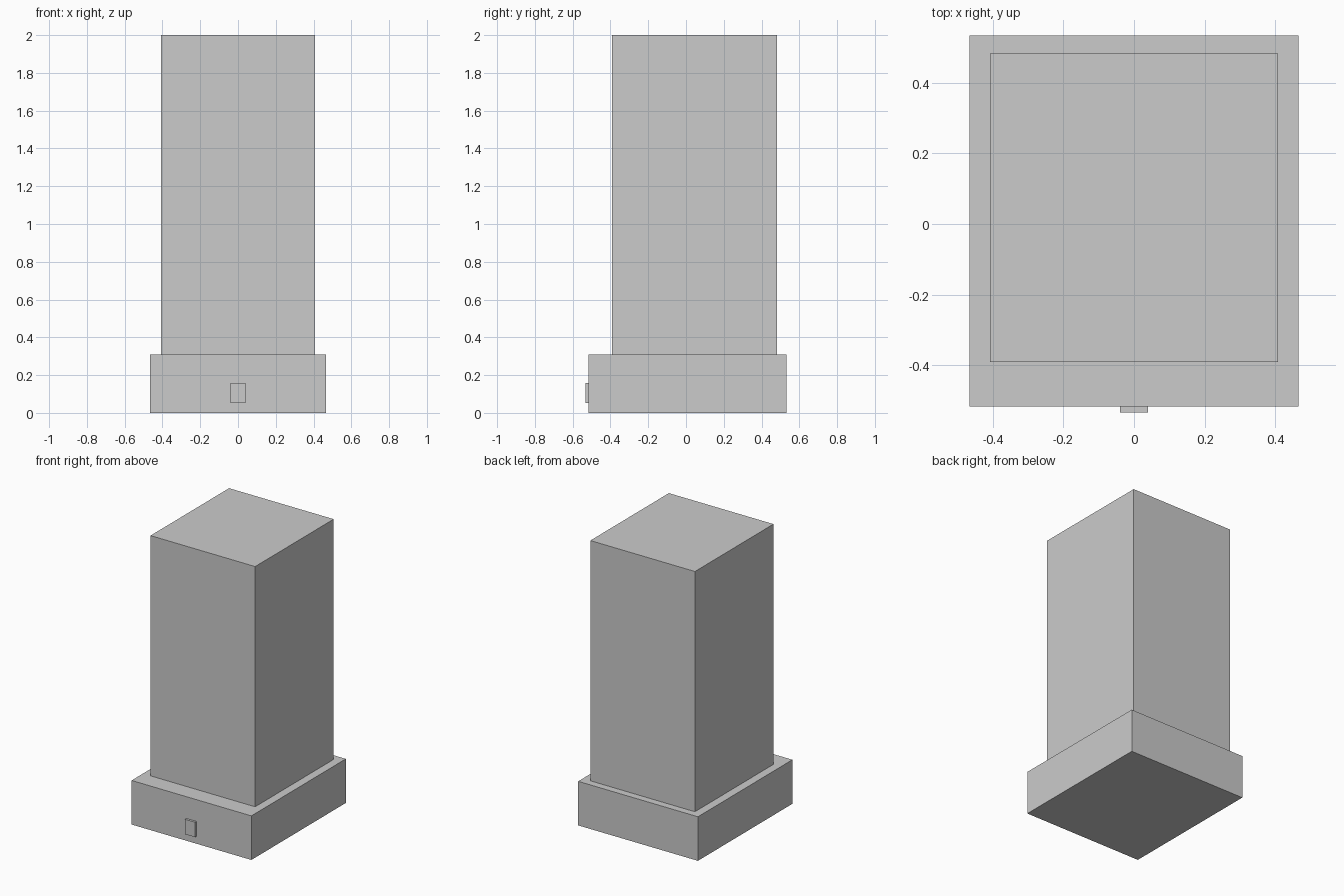
import bpy
import bmesh

if "Cube" in bpy.data.objects:
    bpy.data.objects.remove(bpy.data.objects["Cube"])

# Single flat grey for every part
grey = bpy.data.materials.new("light_grey")
grey.diffuse_color = (0.6, 0.6, 0.6, 1.0)
grey.use_nodes = True
grey.node_tree.nodes["Principled BSDF"].inputs["Base Color"].default_value = grey.diffuse_color


def box(name, lo, hi):
    """Axis-aligned box between two corners."""
    bm = bmesh.new()
    bmesh.ops.create_cube(bm, size=1.0)
    for v in bm.verts:
        for i in range(3):
            v.co[i] = lo[i] if v.co[i] < 0 else hi[i]
    mesh = bpy.data.meshes.new(name)
    bm.to_mesh(mesh)
    bm.free()
    mesh.materials.append(grey)
    obj = bpy.data.objects.new(name, mesh)
    bpy.context.collection.objects.link(obj)
    return obj


# Wide ground-floor block
box("base_block", (-0.466, -0.517, 0.0), (0.466, 0.533, 0.31))

# Tall shaft, set back from the front
box("tower", (-0.407, -0.391, 0.31), (0.407, 0.482, 2.0))

# Small raised panel on the front of the base
box("front_panel", (-0.039, -0.533, 0.052), (0.039, -0.517, 0.157))
